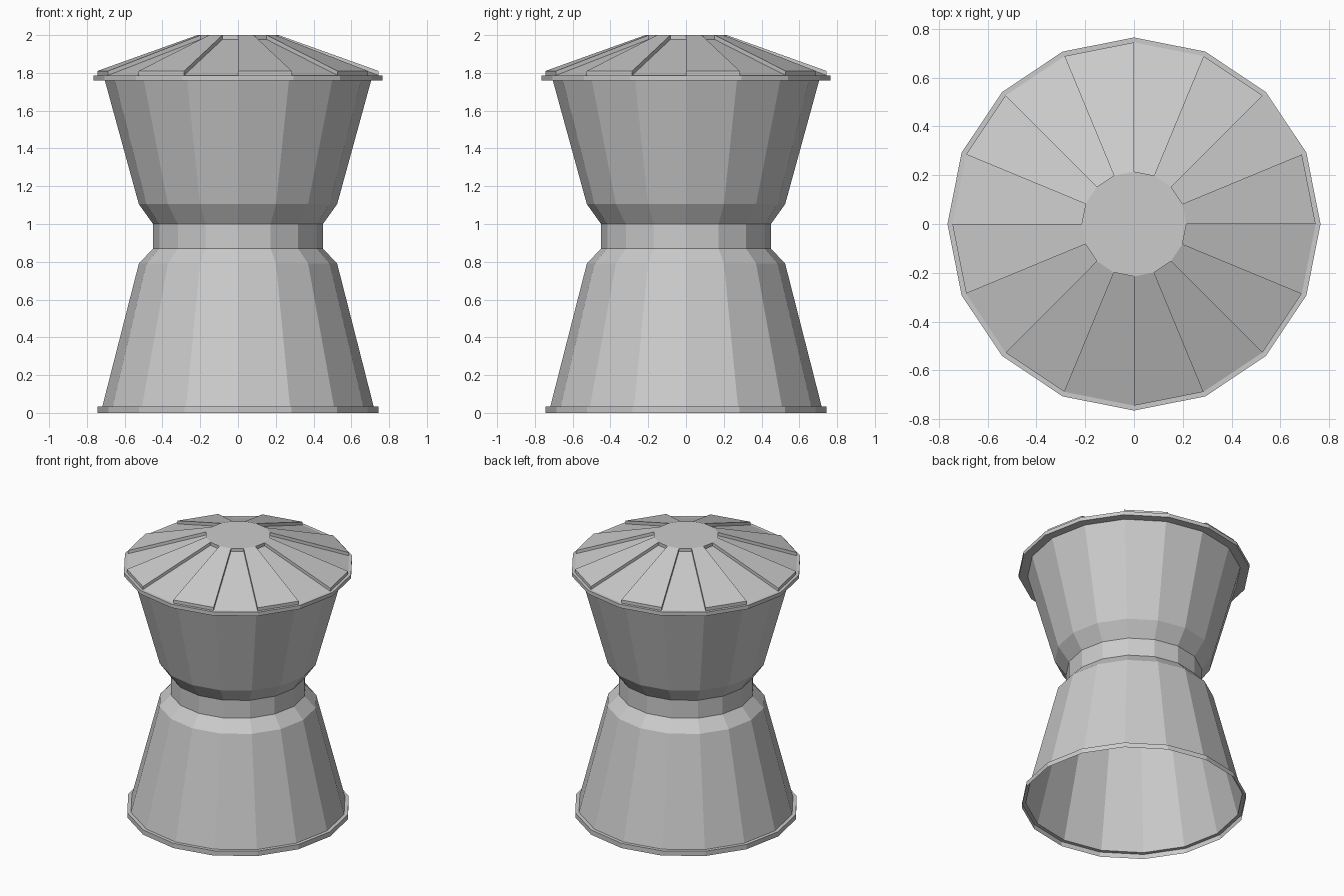
import bpy, bmesh
from math import cos, sin, tau

cube = bpy.data.objects.get("Cube")
if cube:
    bpy.data.objects.remove(cube, do_unlink=True)

SIDES = 16

grey = bpy.data.materials.new("plain grey")
grey.use_nodes = True
GREY = (0.6, 0.6, 0.6, 1)
grey.diffuse_color = GREY
grey.node_tree.nodes["Principled BSDF"].inputs["Base Color"].default_value = GREY


def polar(r, z, i):
    a = tau * i / SIDES
    return (r * cos(a), r * sin(a), z)


def finish(name, bm):
    mesh = bpy.data.meshes.new(name)
    bm.to_mesh(mesh)
    bm.free()
    mesh.materials.append(grey)
    obj = bpy.data.objects.new(name, mesh)
    bpy.context.collection.objects.link(obj)
    return obj


def lathe(name, profile, cap_top=False):
    """Faceted shell turned from (radius, height) points, bottom to top."""
    bm = bmesh.new()
    rings = [[bm.verts.new(polar(r, z, i)) for i in range(SIDES)] for r, z in profile]
    for low, high in zip(rings, rings[1:]):
        for i in range(SIDES):
            j = (i + 1) % SIDES
            bm.faces.new((low[i], low[j], high[j], high[i]))
    if cap_top:
        bm.faces.new(rings[-1])
    return finish(name, bm)


# Open-bottomed lower cone with its thin foot flange
lathe("lower_body", [(0.743, 0), (0.743, 0.035), (0.718, 0.035),
                     (0.525, 0.79), (0.45, 0.87)])

# Narrow waist
lathe("neck", [(0.45, 0.87), (0.45, 1.0)])

# Flared upper bowl
lathe("upper_body", [(0.45, 1.0), (0.525, 1.105), (0.705, 1.76)])

# Lid: overhanging rim, shallow cone and flat hub
lathe("lid", [(0.705, 1.76), (0.765, 1.76), (0.765, 1.787), (0.745, 1.787),
              (0.215, 1.977), (0.215, 2.0)], cap_top=True)

# Raised panels on every other segment of the lid
bm = bmesh.new()
for i in range(0, SIDES, 2):
    section = [(0.745, 1.787), (0.745, 1.81), (0.215, 2.0), (0.215, 1.977)]
    a = [bm.verts.new(polar(r, z, i)) for r, z in section]
    b = [bm.verts.new(polar(r, z, i + 1)) for r, z in section]
    bm.faces.new(a)
    bm.faces.new(b[::-1])
    for k in range(2):
        bm.faces.new((a[k], b[k], b[k + 1], a[k + 1]))
bmesh.ops.recalc_face_normals(bm, faces=bm.faces)
finish("lid_panels", bm)
